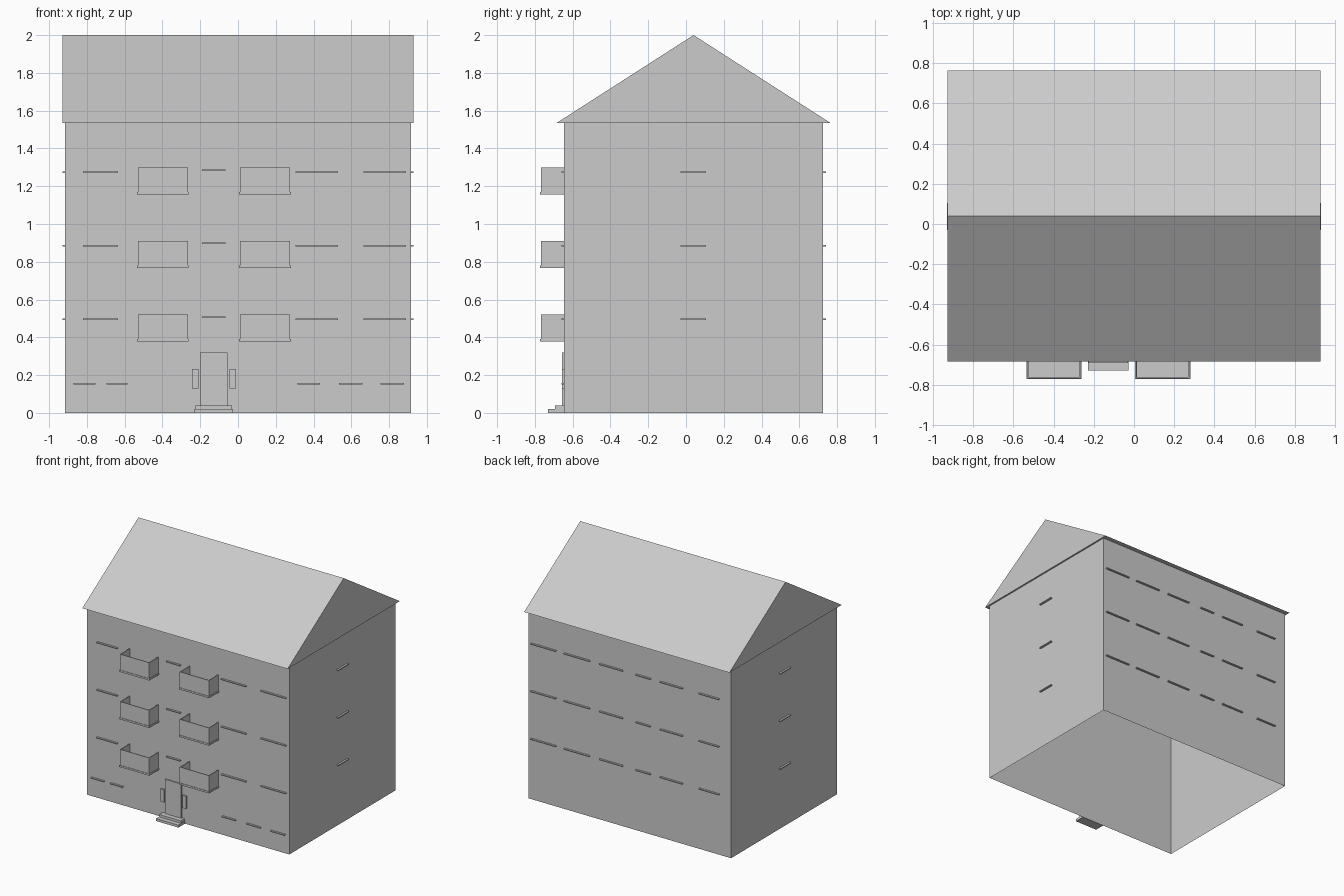
import bpy, bmesh

if "Cube" in bpy.data.objects:
    bpy.data.objects.remove(bpy.data.objects["Cube"])

FRONT, BACK, SIDE, EAVE = -0.645, 0.725, 0.915, 1.535
FLOORS = (0.495, 0.885, 1.273)


def mesh(name, verts, faces):
    me = bpy.data.meshes.new(name)
    me.from_pydata(verts, [], faces)
    bm = bmesh.new()
    bm.from_mesh(me)
    bmesh.ops.recalc_face_normals(bm, faces=bm.faces)
    bm.to_mesh(me)
    bm.free()
    ob = bpy.data.objects.new(name, me)
    bpy.context.collection.objects.link(ob)
    return ob


def box(name, x0, x1, y0, y1, z0, z1):
    v = [(x, y, z) for z in (z0, z1) for x, y in ((x0, y0), (x1, y0), (x1, y1), (x0, y1))]
    f = [(0, 3, 2, 1), (4, 5, 6, 7)] + [(i, (i + 1) % 4, 4 + (i + 1) % 4, 4 + i) for i in range(4)]
    return mesh(name, v, f)


# Walls: an open shell without floor or lid
corners = [(-SIDE, FRONT), (SIDE, FRONT), (SIDE, BACK), (-SIDE, BACK)]
mesh("walls", [(x, y, z) for z in (0, EAVE) for x, y in corners],
     [(i, (i + 1) % 4, 4 + (i + 1) % 4, 4 + i) for i in range(4)])

# Gable roof: closed triangular prism with overhang
profile = [(-0.685, EAVE), (0.765, EAVE), (0.04, 2.0)]
mesh("roof", [(x, y, z) for x in (-0.928, 0.928) for y, z in profile],
     [(0, 1, 2), (3, 4, 5), (0, 1, 4, 3), (1, 2, 5, 4), (2, 0, 3, 5)])

# Window sills
OUT, T = 0.015, 0.004
front_sills = [(-0.82, -0.635), (0.305, 0.53), (0.665, 0.89)]
back_sills = [(-0.81, -0.63), (-0.48, -0.28), (-0.19, -0.06), (0.06, 0.27), (0.36, 0.59), (0.665, 0.89)]
for z in FLOORS:
    for a, b in front_sills:
        box("front_sill", a, b, FRONT - OUT, FRONT, z - T, z + T)
    box("stair_sill", -0.19, -0.065, FRONT - OUT, FRONT, z + 0.012 - T, z + 0.012 + T)
    for a, b in back_sills:
        box("back_sill", a, b, BACK, BACK + OUT, z - T, z + T)
    for s in (-1, 1):
        xs = sorted((s * SIDE, s * (SIDE + OUT)))
        box("side_sill", *xs, -0.03, 0.105, z - T, z + T)
for a, b in [(-0.87, -0.755), (-0.695, -0.585), (0.315, 0.435), (0.535, 0.66), (0.755, 0.88)]:
    box("basement_sill", a, b, FRONT - OUT, FRONT, 0.153 - T, 0.153 + T)

# Balconies: floor slab and three thin parapet panels
W = 0.006
for z in FLOORS:
    b, t = z - 0.118, z + 0.025
    for x0, x1 in ((-0.53, -0.265), (0.01, 0.276)):
        box("balcony_floor", x0 - 0.004, x1 + 0.004, -0.772, FRONT, b, b + 0.014)
        box("balcony_front", x0, x1, -0.768, -0.768 + W, b + 0.014, t)
        for xa in (x0, x1 - W):
            box("balcony_side", xa, xa + W, -0.768 + W, FRONT, b + 0.014, t)

# Entrance: door, side boxes, two steps
box("door", -0.2, -0.055, -0.656, FRONT, 0.04, 0.32)
for x0 in (-0.243, -0.044):
    box("entrance_side_box", x0, x0 + 0.033, -0.656, FRONT, 0.128, 0.232)
box("lower_step", -0.23, -0.027, -0.73, FRONT, 0, 0.02)
box("upper_step", -0.226, -0.031, -0.693, FRONT, 0.02, 0.04)
